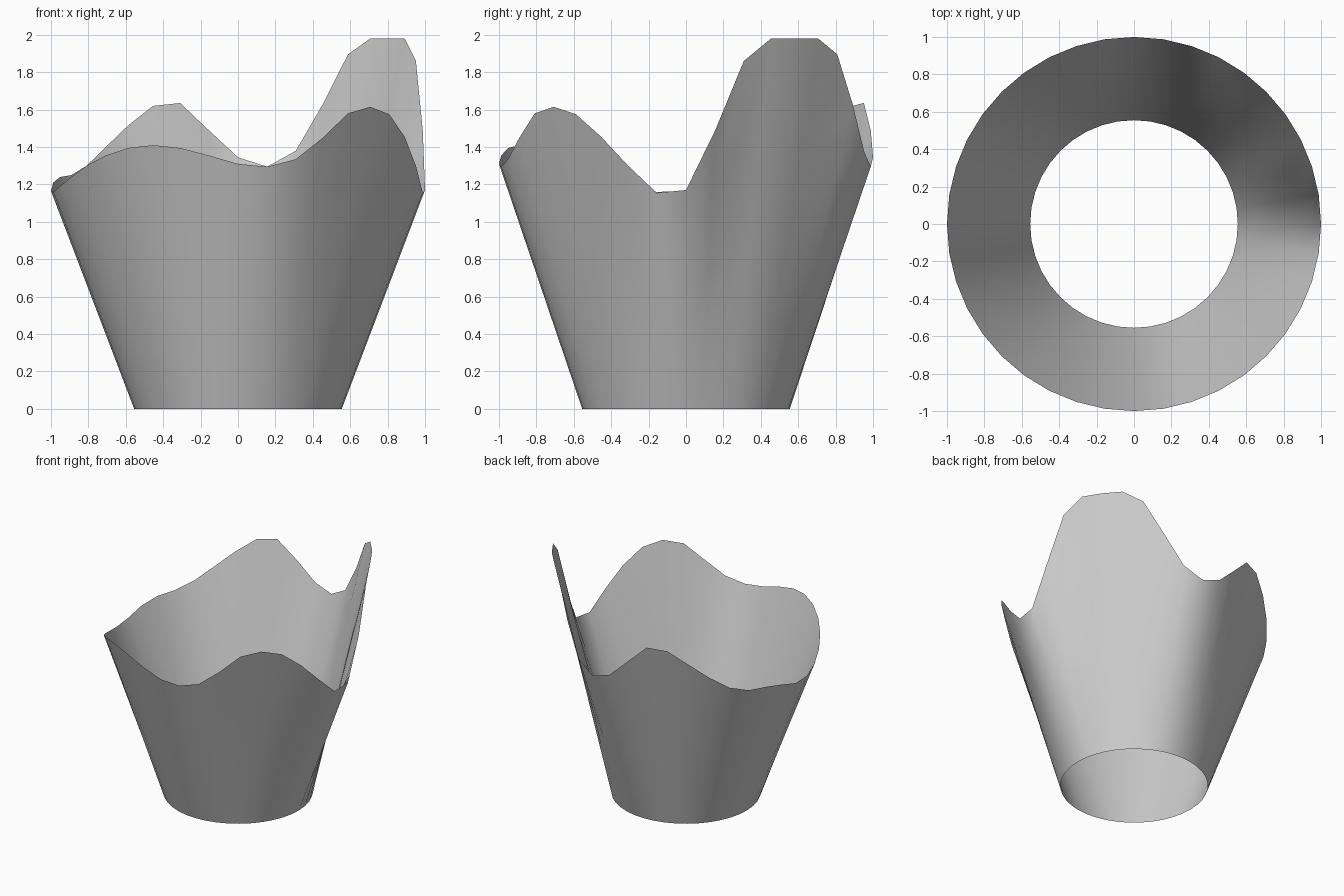
import bpy, math

if "Cube" in bpy.data.objects:
    bpy.data.objects.remove(bpy.data.objects["Cube"])

# Rim heights, counter-clockwise from +x in 9 degree steps
rim = [1.17, 1.49, 1.86, 1.98, 1.98, 1.98, 1.895, 1.63, 1.38, 1.295,
       1.345, 1.49, 1.635, 1.62, 1.515, 1.40, 1.30, 1.25, 1.24, 1.21,
       1.165, 1.16, 1.19, 1.24, 1.30, 1.355, 1.395, 1.41, 1.395, 1.355,
       1.31, 1.295, 1.335, 1.45, 1.58, 1.615, 1.575, 1.455, 1.30, 1.155]
n = len(rim)
rows = 4
r_base, r_rim = 0.555, 1.0

# Flared open wall, each strip running straight from base circle to wavy rim
verts, faces = [], []
for j in range(rows + 1):
    t = j / rows
    r = r_base + (r_rim - r_base) * t
    for i, h in enumerate(rim):
        a = math.tau * i / n
        verts.append((r * math.cos(a), r * math.sin(a), h * t))
for j in range(rows):
    for i in range(n):
        k = (i + 1) % n
        faces.append((j * n + i, j * n + k, (j + 1) * n + k, (j + 1) * n + i))

mesh = bpy.data.meshes.new("wavy_flared_wall")
mesh.from_pydata(verts, [], faces)
for p in mesh.polygons:
    p.use_smooth = True
wall = bpy.data.objects.new("wavy_flared_wall", mesh)
bpy.context.collection.objects.link(wall)
